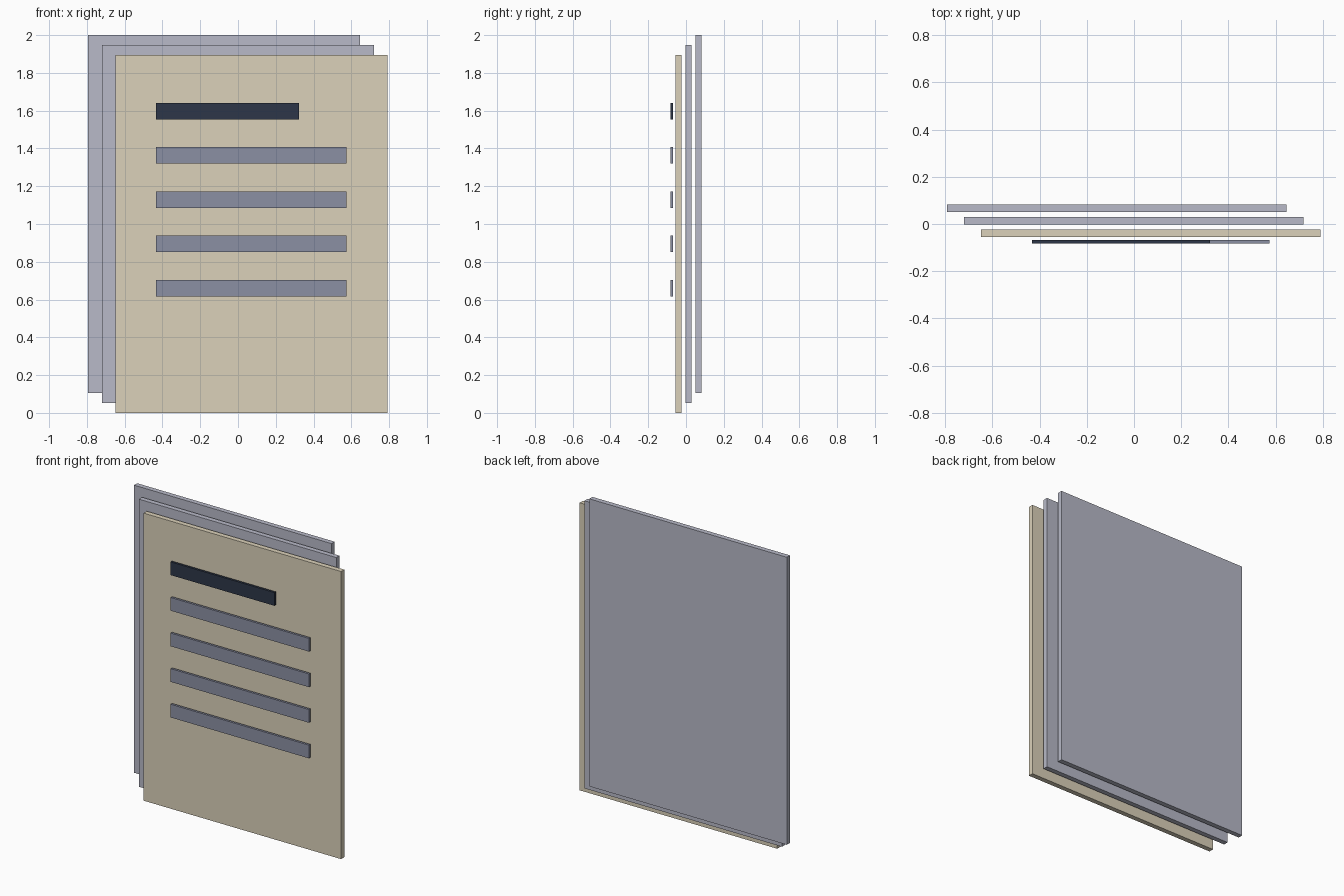
import bpy

if "Cube" in bpy.data.objects:
    bpy.data.objects.remove(bpy.data.objects["Cube"])


def material(name, rgb):
    m = bpy.data.materials.new(name)
    m.diffuse_color = (*rgb, 1)
    m.use_nodes = True
    m.node_tree.nodes["Principled BSDF"].inputs["Base Color"].default_value = m.diffuse_color
    return m


def box(name, x0, x1, y0, y1, z0, z1, mat):
    loc = ((x0 + x1) / 2, (y0 + y1) / 2, (z0 + z1) / 2)
    bpy.ops.mesh.primitive_cube_add(size=1, location=loc)
    ob = bpy.context.object
    ob.name = name
    ob.scale = (x1 - x0, y1 - y0, z1 - z0)
    bpy.ops.object.transform_apply(location=False, rotation=False, scale=True)
    ob.data.materials.append(mat)
    return ob


cream = material("cream_paper", (0.71, 0.64, 0.49))
grey = material("grey_paper", (0.48, 0.49, 0.58))
line_blue = material("line_blue", (0.26, 0.28, 0.37))
ink = material("heading_ink", (0.027, 0.037, 0.065))

# Three stacked sheets, each stepped left, back and up
for i, (name, mat) in enumerate((("front_sheet", cream),
                                 ("middle_sheet", grey),
                                 ("back_sheet", grey))):
    x, y, z = -0.649 - 0.072 * i, -0.056 + 0.053 * i, 0.0525 * i
    box(name, x, x + 1.44, y, y + 0.033, z, z + 1.895, mat)

# Heading bar and four text lines floating just ahead of the front sheet
for i in range(5):
    z = 1.598 - 0.2345 * i
    name, right, mat = (("heading_bar", 0.323, ink) if i == 0
                        else (f"text_line_{i}", 0.575, line_blue))
    box(name, -0.433, right, -0.083, -0.068, z - 0.0435, z + 0.0435, mat)
